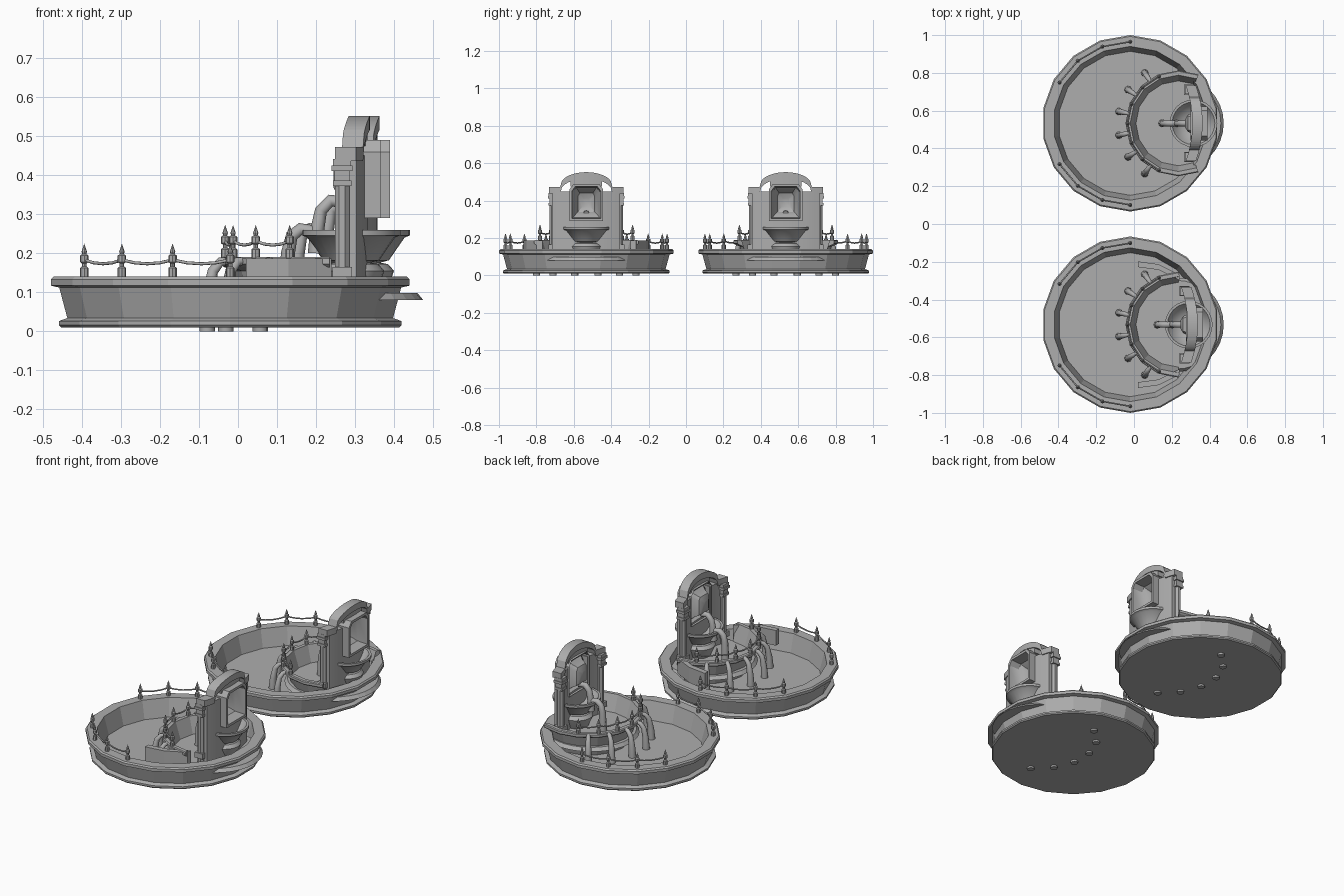
import bpy, bmesh, math
from mathutils import Vector

cube = bpy.data.objects.get("Cube")
if cube:
    bpy.data.objects.remove(cube, do_unlink=True)

stone = bpy.data.materials.new("grey_stone")
stone.use_nodes = True
GREY = (0.42, 0.42, 0.42, 1)
stone.diffuse_color = GREY
stone.node_tree.nodes["Principled BSDF"].inputs["Base Color"].default_value = GREY


def finish(name, bm, loc=(0, 0, 0), smooth=False):
    bmesh.ops.remove_doubles(bm, verts=bm.verts, dist=1e-5)
    bmesh.ops.recalc_face_normals(bm, faces=bm.faces)
    me = bpy.data.meshes.new(name)
    bm.to_mesh(me)
    bm.free()
    me.materials.append(stone)
    ob = bpy.data.objects.new(name, me)
    ob.location = loc
    bpy.context.collection.objects.link(ob)
    if smooth:
        bpy.ops.object.select_all(action='DESELECT')
        ob.select_set(True)
        bpy.context.view_layer.objects.active = ob
        bpy.ops.object.shade_smooth_by_angle(angle=math.radians(35))
    return ob


def bridge(bm, rings, closed=True):
    """Skin a list of vertex rings with quads."""
    for a, b in zip(rings, rings[1:]):
        n = len(a)
        for i in range(n if closed else n - 1):
            j = (i + 1) % n
            bm.faces.new((a[i], a[j], b[j], b[i]))


def lathe(name, profile, sides, loc, start=0, sweep=360, closed=False, smooth=False):
    """Turn (radius, z) points about z; a closed profile gives a capped arc."""
    bm = bmesh.new()
    rings = []
    for k in range(sides + 1):
        a = math.radians(start + sweep * k / sides)
        rings.append([bm.verts.new((r * math.cos(a), r * math.sin(a), z)) for r, z in profile])
    bridge(bm, rings, closed)
    if sweep < 360:
        bm.faces.new(rings[0])
        bm.faces.new(rings[-1])
    return finish(name, bm, loc, smooth)


def box(name, centre, size):
    bm = bmesh.new()
    bmesh.ops.create_cube(bm, size=1)
    bmesh.ops.scale(bm, vec=size, verts=bm.verts)
    return finish(name, bm, centre)


def tube(name, points, radii):
    cu = bpy.data.curves.new(name, 'CURVE')
    cu.dimensions = '3D'
    cu.bevel_depth = 1
    cu.bevel_resolution = 2
    cu.use_fill_caps = True
    sp = cu.splines.new('POLY')
    sp.points.add(len(points) - 1)
    for p, co, r in zip(sp.points, points, radii):
        p.co = (*co, 1)
        p.radius = r
    cu.materials.append(stone)
    ob = bpy.data.objects.new(name, cu)
    bpy.context.collection.objects.link(ob)


def wall_slab(name, loc, u0, u1, bottom, top, grow=0, steps=10):
    """Upright slab, bowed in plan, between two height functions."""
    bm = bmesh.new()
    rings = []
    for k in range(steps + 1):
        u = u0 + (u1 - u0) * k / steps
        x = 0.035 * (1 - (u / 0.2) ** 2)
        x0, x1 = x - grow, x + 0.042 + grow
        rings.append([bm.verts.new((px, u, z)) for px, z in
                      ((x0, bottom(u)), (x1, bottom(u)), (x1, top(u)), (x0, top(u)))])
    bridge(bm, rings)
    bm.faces.new(rings[0])
    bm.faces.new(rings[-1])
    finish(name, bm, loc)


def arch(u):
    if abs(u) >= 0.14:
        return 0.472
    return 0.48 + 0.072 * math.sqrt(1 - (u / 0.14) ** 2)


def polar(c, r, degrees, z):
    a = math.radians(degrees)
    return Vector((c[0] + r * math.cos(a), c[1] + r * math.sin(a), z))


POST = [(0, 0), (0.011, 0), (0.011, 0.022), (0.006, 0.026), (0.006, 0.034), (0.011, 0.038),
        (0.011, 0.054), (0.005, 0.058), (0.007, 0.064), (0, 0.085)]


def railing(name, centre, r, angles, z):
    """Spiked posts joined by sagging rails."""
    tops = [polar(centre, r, a, z) for a in angles]
    for p in tops:
        lathe(name + "_post", POST, 8, p)
    for a, b in zip(tops, tops[1:]):
        pts = [a.lerp(b, t / 4) + Vector((0, 0, 0.043 - 0.04 * t / 4 * (1 - t / 4))) for t in range(5)]
        tube(name + "_rail", pts, [0.004] * 5)


def niche(name, loc):
    """Frame, open at the back, stepping in to a hollow mask."""
    outline = [(-.09, -.1), (.09, -.1), (.09, .07), (.068, .1), (-.068, .1), (-.09, .07)]
    bm = bmesh.new()
    rings = []
    for x, s in ((0.02, 1), (0.11, 1), (0.11, 0.86), (0.05, 0.8), (0.03, 0.62),
                 (0.005, 0.5), (-0.01, 0.22)):
        rings.append([bm.verts.new((x, u * s, z * s)) for u, z in outline])
    bridge(bm, rings)
    bm.faces.new(rings[-1])
    finish(name, bm, loc, True)


def fountain(tag, cy, dx, half_arc, side_panels):
    pool = (-0.02, cy, 0)
    basin = (0.235, cy, 0)
    # main pool
    lathe(tag + "_pool", [(0, .01), (.44, .01), (.446, .016), (.446, .026), (.424, .034), (.445, .112),
                          (.467, .117), (.467, .133), (.46, .14), (.407, .14), (.381, .04), (0, .04)],
          18, pool, start=10)
    for side in (1, -1):
        railing(tag + "_pool", pool, 0.432, [180 + side * a for a in (30, 50, 70, 90)], 0.14)
    # raised basin and its floor slab
    lathe(tag + "_basin", [(.21, .035), (.245, .155), (.272, .165), (.28, .172), (.28, .186), (.275, .19),
                           (.255, .19), (.222, .09), (.2, .035)],
          round(half_arc / 11.25), basin, 180 - half_arc, 2 * half_arc, closed=True)
    lathe(tag + "_basin_floor", [(0, .08), (.25, .08), (.235, .098), (0, .098)], 32, (0.225, cy, 0))
    railing(tag + "_basin", basin, 0.268, [180 + 22.5 * k for k in range(-3, 4)], 0.188)
    # overflow jets between the basin posts
    for k in range(6):
        a = 180 + 22.5 * (k - 2.5)
        path = ((.258, .18), (.285, .178), (.305, .155), (.316, .1), (.32, .04), (.32, 0))
        tube(tag + "_basin_jet", [polar(basin, r, a, z) for r, z in path],
             (.01, .012, .014, .017, .02, .02))
    # short curved side walls
    if side_panels:
        for side in (1, -1):
            bm = bmesh.new()
            rings = []
            for x, y in ((.02, .32), (.13, .305), (.24, .25)):
                rings.append([bm.verts.new((x, side * v, z)) for v, z in
                              ((y - .015, .1), (y + .015, .1), (y + .015, .186), (y - .015, .186))])
            bridge(bm, rings)
            bm.faces.new(rings[0])
            bm.faces.new(rings[-1])
            finish(tag + "_side_wall", bm, (0, cy, 0))
    # back wall with arched crown
    at = (0.28 + dx, cy, 0)
    for side in (1, -1):
        wall_slab(tag + "_wall_side", at, side * .085, side * .18, lambda u: .09, lambda u: .45)
    wall_slab(tag + "_wall_sill", at, -.085, .085, lambda u: .09, lambda u: .3)
    wall_slab(tag + "_wall_head", at, -.085, .085, lambda u: .475, lambda u: arch(u) - .02)
    wall_slab(tag + "_crown", at, -.2, .2, lambda u: arch(u) - .035, arch, .006, 40)
    # pillars
    for side in (1, -1):
        y, x = cy + side * 0.178, 0.292 + dx
        lathe(tag + "_pillar", [(0, .1), (.02, .1), (.02, .38), (0, .38)], 8, (x, y, 0), 22.5)
        for z, w, h in ((.15, .05, .03), (.38, .048, .014), (.4, .04, .03), (.418, .054, .014), (.432, .046, .02)):
            box(tag + "_pillar_block", (x, y, z), (w, w, h))
    niche(tag + "_niche", (0.28 + dx, cy, 0.39))
    # bowl on its foot
    lathe(tag + "_bowl", [(0, .095), (.06, .095), (.08, .14), (.085, .155), (.07, .172), (.05, .176),
                          (.072, .182), (.112, .24), (.126, .246), (.126, .26), (.113, .26),
                          (.098, .238), (.06, .205), (0, .198)],
          24, (0.315 + dx, cy, 0), smooth=True)
    # water from the mask and over the bowl lip
    for name, path in (("_mask_jet", ((.3, .33), (.262, .335), (.238, .31), (.228, .26), (.225, .2))),
                       ("_bowl_jet", ((.215, .256), (.185, .262), (.163, .245), (.153, .2), (.15, .095)))):
        tube(tag + name, [(x + dx, cy, z) for x, z in path], (.016, .016, .016, .018, .021))


fountain("far", 0.533, 0, 112.5, False)
fountain("near", -0.533, -0.025, 90, True)
